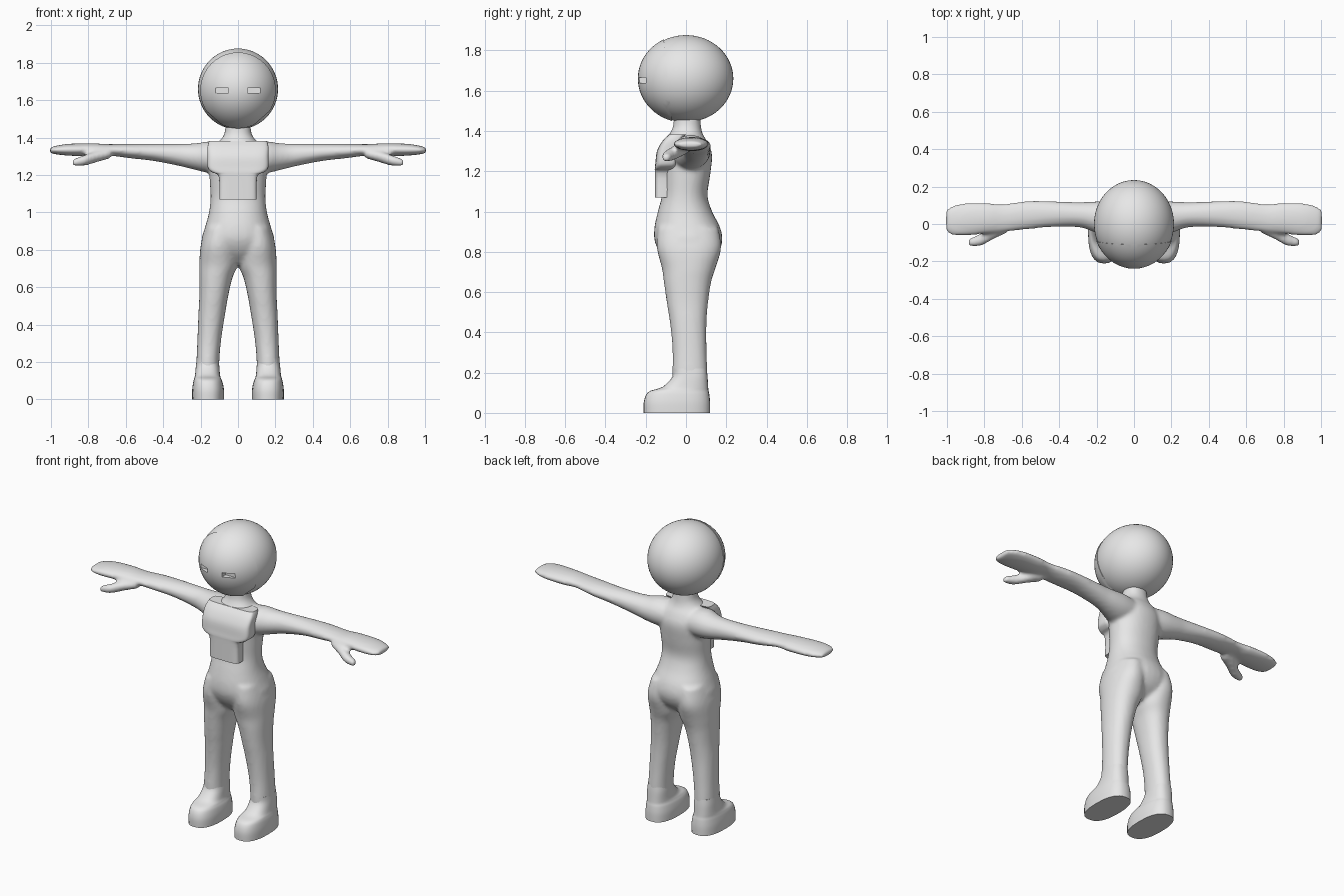
import bpy
import bmesh
import math
from mathutils import Vector, Matrix

default_cube = bpy.data.objects.get("Cube")
if default_cube:
    bpy.data.objects.remove(default_cube, do_unlink=True)

# One plain grey for the whole figure
grey = bpy.data.materials.new("plain grey")
grey.use_nodes = True
grey.diffuse_color = (0.8, 0.8, 0.8, 1)
grey.node_tree.nodes["Principled BSDF"].inputs["Base Color"].default_value = grey.diffuse_color


def smooth_row(rows, i, t):
    """Point on a smooth curve through the section rows."""
    last = len(rows) - 1
    a, b, c, d = (rows[min(max(i + k, 0), last)] for k in (-1, 0, 1, 2))
    return [q + 0.5 * t * (r - p + t * (2 * p - 5 * q + 4 * r - s + t * (3 * (q - r) + s - p)))
            for p, q, r, s in zip(a, b, c, d)]


def loft(bm, rows, axis, power=2.0, sides=32, steps=4, mirror=False):
    """Skin rounded sections: (position, low, high, low, high) in hundredths."""
    sections = [smooth_row(rows, i, k / steps) for i in range(len(rows) - 1) for k in range(steps)]
    sections.append(rows[-1])
    for flip in ((1, -1) if mirror else (1,)):
        rings = []
        for pos, u_low, u_high, v_low, v_high in sections:
            ring = []
            for k in range(sides):
                angle = math.tau * k / sides
                c, s = math.cos(angle), math.sin(angle)
                c = math.copysign(abs(c) ** (2 / power), c)
                s = math.copysign(abs(s) ** (2 / power), s)
                u = (u_low + u_high + c * (u_high - u_low)) / 2
                v = (v_low + v_high + s * (v_high - v_low)) / 2
                point = Vector((u, v, pos) if axis == "z" else (pos, u, v)) / 100
                point.x *= flip
                ring.append(bm.verts.new(point))
            rings.append(ring)
        for low, high in zip(rings, rings[1:]):
            for k in range(sides):
                n = (k + 1) % sides
                bm.faces.new((low[k], low[n], high[n], high[k]))
        bm.faces.new(rings[0])
        bm.faces.new(rings[-1])


def make_object(name, bm):
    bmesh.ops.recalc_face_normals(bm, faces=bm.faces)
    mesh = bpy.data.meshes.new(name)
    bm.to_mesh(mesh)
    bm.free()
    obj = bpy.data.objects.new(name, mesh)
    bpy.context.collection.objects.link(obj)
    mesh.materials.append(grey)
    return obj


def activate(obj):
    bpy.ops.object.select_all(action="DESELECT")
    obj.select_set(True)
    bpy.context.view_layer.objects.active = obj


def apply_modifier(obj, kind, **settings):
    modifier = obj.modifiers.new(kind.title(), kind)
    for key, value in settings.items():
        setattr(modifier, key, value)
    activate(obj)
    bpy.ops.object.modifier_apply(modifier=modifier.name)


def shade(obj, degrees=35):
    activate(obj)
    bpy.ops.object.shade_smooth_by_angle(angle=math.radians(degrees))


def symmetric(rows):
    """Expand (height, half width, front, back) to full sections."""
    return [(z, -w, w, front, back) for z, w, front, back in rows]


# Body: torso, legs, arms and thumbs blended into one skin
body_mesh = bmesh.new()
torso = symmetric([
    (72, 8, -6, 8), (78, 17, -12, 15), (85, 19.5, -15.5, 18), (92, 17.7, -15.7, 17),
    (100, 15.5, -14, 13), (108, 14.7, -12, 10.7), (118, 15.2, -12, 12), (128, 15.5, -12.5, 13),
    (134, 14, -11, 11), (138, 10, -8.5, 8.5), (142, 7.3, -6.5, 7.5), (148, 6.7, -6, 7)])
leg = [
    (92, 1, 17.5, -14, 16), (82, 1, 20, -14.5, 17.5), (72, 0.3, 20.7, -12, 14.7),
    (65, 3, 20.7, -11, 12.5), (55, 5.3, 20.7, -9.6, 11), (45, 7, 21.2, -8, 10.2),
    (32, 9, 21.7, -6.7, 10.2), (20, 10, 22.2, -6.7, 10.6), (8, 10, 22.2, -6.7, 10.6)]
arm = [
    (6, -6, 11, 121, 137), (15, -7, 12, 121, 138), (22, -4, 12, 122.5, 137),
    (30, -1.7, 11.7, 124.5, 136.7), (45, -1.7, 12.2, 127.5, 136.7), (58, -3, 12.2, 129, 136.7),
    (70, -4.2, 10.7, 130.5, 136.5), (78, -5, 11.2, 130, 137), (90, -6.3, 11.2, 130.3, 136.7),
    (97, -6, 9.7, 131, 135.7), (100.5, -4, 7.5, 131.7, 134.7)]
thumb = [
    (68, -5, 3, 129, 134), (75, -8, 0, 127, 133), (82, -11.7, -5, 125, 130.7),
    (88.5, -12, -8, 125, 128.3)]
loft(body_mesh, torso, "z", power=2.2)
loft(body_mesh, leg, "z", power=2.2, mirror=True)
loft(body_mesh, arm, "x", mirror=True)
loft(body_mesh, thumb, "x", mirror=True)
body = make_object("body", body_mesh)
apply_modifier(body, "REMESH", mode="VOXEL", voxel_size=0.011)
apply_modifier(body, "SMOOTH", factor=0.5, iterations=6)
shade(body, 60)

# Feet: rounded shoes with flat soles
foot = [
    (0, 7.5, 24.5, -21, 12), (5, 7.5, 24.5, -21, 12), (9, 8.2, 24, -19.8, 11.6),
    (11, 9, 23.5, -17.5, 11.2), (13, 9.6, 23, -11.5, 11), (18, 10, 22.5, -6.7, 10.7),
    (22, 10.5, 22, -6.3, 10.3)]
feet_mesh = bmesh.new()
loft(feet_mesh, foot, "z", power=2.5, mirror=True)
shade(make_object("feet", feet_mesh), 50)

# Chest plate: wide at the shoulders, narrow over the stomach
plate = symmetric([
    (107, 10, -15.5, -6), (119, 10.3, -15.5, -6), (121.5, 14, -15.5, -5), (124, 16.2, -15.2, -4),
    (130, 16.3, -14.4, -3), (135, 16.3, -11.7, -2), (138.3, 15.5, -8.5, 0)])
plate_mesh = bmesh.new()
loft(plate_mesh, plate, "z", power=5, sides=40)
shade(make_object("chest_plate", plate_mesh))

# Head and a slightly raised face mask trimmed from the same ball
head_center = Vector((0, 0, 1.66))
head_size = Vector((0.214, 0.235, 0.216))


def ball(scale):
    bm = bmesh.new()
    bmesh.ops.create_uvsphere(bm, u_segments=48, v_segments=32, radius=1)
    bmesh.ops.scale(bm, vec=head_size * scale, verts=bm.verts)
    bmesh.ops.translate(bm, vec=head_center, verts=bm.verts)
    return bm


head = make_object("head", ball(1))
mask_mesh = ball(1.018)
trims = [((0, -0.09, 1.66), (0, 1, 0.1))]
trims += [((side * 0.19, 0, 1.56), (side * 0.66, 0, -0.75)) for side in (1, -1)]
for point, normal in trims:
    geometry = mask_mesh.verts[:] + mask_mesh.edges[:] + mask_mesh.faces[:]
    bmesh.ops.bisect_plane(mask_mesh, geom=geometry, plane_co=point, plane_no=normal, clear_outer=True)
    rim = [edge for edge in mask_mesh.edges if edge.is_boundary]
    bmesh.ops.holes_fill(mask_mesh, edges=rim, sides=0)
mask = make_object("face_mask", mask_mesh)

# Eye slots cut into the mask and the head behind it
slot_mesh = bmesh.new()
for side in (1, -1):
    matrix = Matrix.Translation((side * 0.085, -0.23, 1.652)) @ Matrix.Diagonal((0.07, 0.07, 0.027, 1))
    bmesh.ops.create_cube(slot_mesh, size=1, matrix=matrix)
slots = make_object("eye_slot_cutter", slot_mesh)
slots.hide_render = True
for part in (head, mask):
    apply_modifier(part, "BOOLEAN", operation="DIFFERENCE", object=slots, solver="EXACT")
    shade(part)
bpy.data.objects.remove(slots, do_unlink=True)
